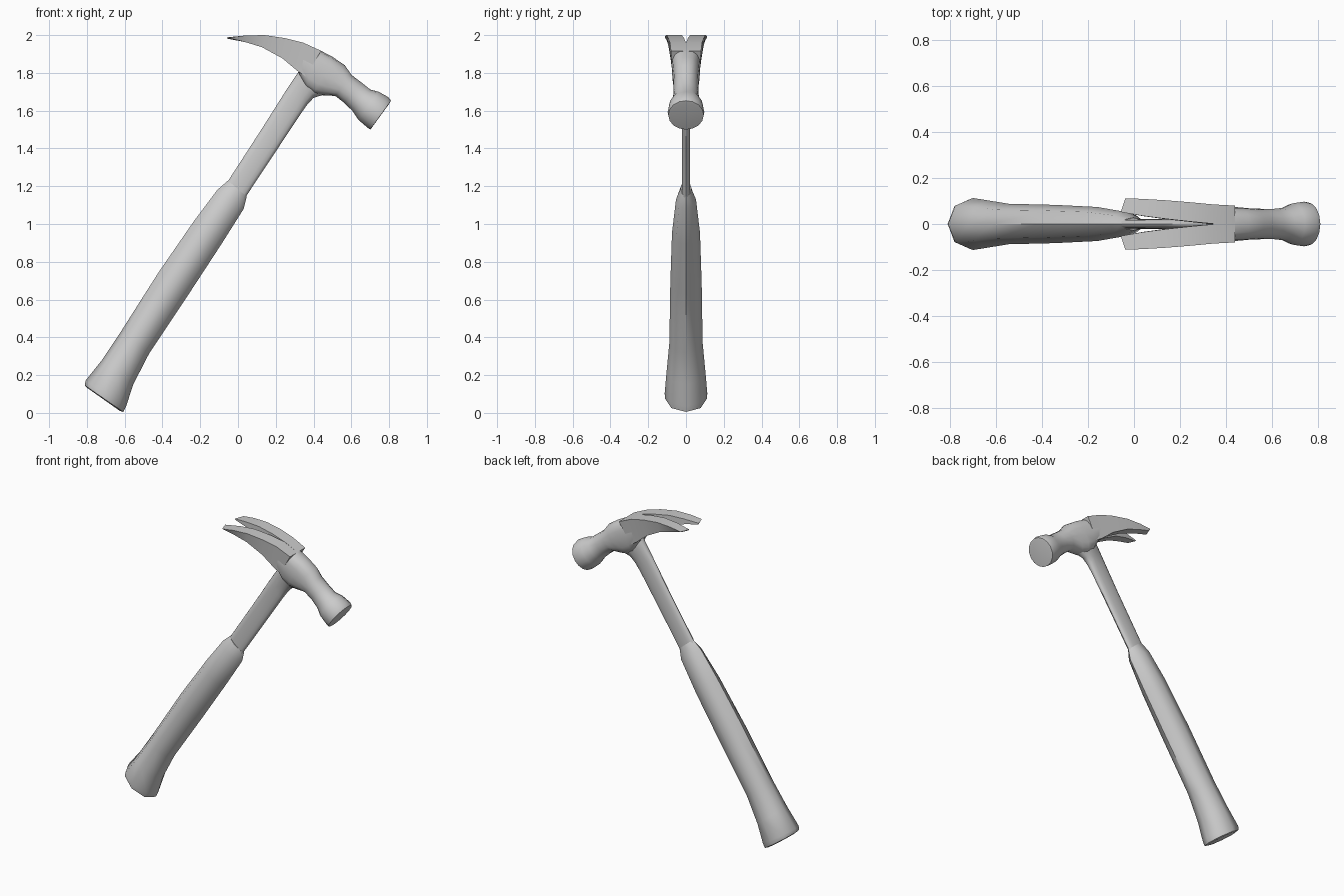
import bpy, bmesh
from math import cos, sin, pi, radians, copysign


def finish(name, bm, angle):
    bmesh.ops.recalc_face_normals(bm, faces=bm.faces)
    me = bpy.data.meshes.new(name)
    bm.to_mesh(me)
    bm.free()
    ob = bpy.data.objects.new(name, me)
    bpy.context.collection.objects.link(ob)
    bpy.ops.object.select_all(action='DESELECT')
    ob.select_set(True)
    bpy.context.view_layer.objects.active = ob
    bpy.ops.object.shade_smooth_by_angle(angle=radians(angle))
    return ob


def skin(bm, rings):
    """Bridge a list of point rings and cap both ends."""
    rows = [[bm.verts.new(p) for p in ring] for ring in rings]
    n = len(rows[0])
    for a, b in zip(rows, rows[1:]):
        for i in range(n):
            j = (i + 1) % n
            bm.faces.new((a[i], a[j], b[j], b[i]))
    bm.faces.new(rows[0])
    bm.faces.new(rows[-1])


def loft(name, sections, sides, angle=40):
    """Section: end points (x, z) across the profile, half width in y, squareness."""
    rings = []
    for (ax, az), (bx, bz), hy, p in sections:
        ring = []
        for k in range(sides):
            c, s = cos(2 * pi * k / sides), sin(2 * pi * k / sides)
            u = copysign(abs(c) ** (2 / p), c) / 2
            v = copysign(abs(s) ** (2 / p), s) if abs(s) > 1e-6 else 0
            ring.append(((ax + bx) / 2 + u * (ax - bx), v * hy,
                         (az + bz) / 2 + u * (az - bz)))
        rings.append(ring)
    bm = bmesh.new()
    skin(bm, rings)
    return finish(name, bm, angle)


# Rubber grip, flared at the butt
loft("grip", [
    ((-0.795, 0.13), (-0.625, 0.01), 0.095, 2),
    ((-0.81, 0.145), (-0.607, 0.005), 0.11, 2),
    ((-0.808, 0.17), (-0.592, 0.035), 0.113, 2),
    ((-0.72, 0.28), (-0.555, 0.15), 0.103, 2),
    ((-0.62, 0.43), (-0.47, 0.315), 0.088, 2),
    ((-0.42, 0.745), (-0.26, 0.63), 0.083, 2),
    ((-0.23, 1.02), (-0.09, 0.89), 0.074, 2),
    ((-0.11, 1.18), (0.03, 1.08), 0.053, 2),
    ((-0.053, 1.23), (0.046, 1.145), 0.028, 2),
], 8, 50)

# Thin flat shank, widening into the head
loft("shank", [
    ((-0.09, 1.17), (0.02, 1.09), 0.022, 2.5),
    ((-0.05, 1.232), (0.045, 1.15), 0.022, 2.5),
    ((0.13, 1.51), (0.214, 1.405), 0.021, 2.5),
    ((0.25, 1.70), (0.33, 1.58), 0.024, 2.5),
    ((0.31, 1.79), (0.365, 1.63), 0.034, 2.3),
    ((0.335, 1.83), (0.40, 1.668), 0.047, 2.2),
    ((0.36, 1.86), (0.455, 1.685), 0.056, 2.2),
], 16)

# Head: striking face, narrowed poll and solid body
loft("head", [
    ((0.803, 1.64), (0.707, 1.508), 0.083, 2),
    ((0.81, 1.653), (0.70, 1.50), 0.094, 2),
    ((0.795, 1.672), (0.682, 1.513), 0.097, 2),
    ((0.745, 1.70), (0.637, 1.552), 0.09, 2),
    ((0.70, 1.712), (0.605, 1.60), 0.071, 2),
    ((0.655, 1.748), (0.56, 1.643), 0.066, 2),
    ((0.60, 1.79), (0.515, 1.678), 0.066, 2.2),
    ((0.566, 1.84), (0.44, 1.682), 0.068, 2.4),
    ((0.50, 1.885), (0.40, 1.69), 0.073, 2.6),
    ((0.43, 1.922), (0.36, 1.72), 0.075, 2.8),
    ((0.355, 1.952), (0.32, 1.80), 0.077, 3.2),
], 16)

# Two curved claw prongs: top, bottom, outer y, inner y, tip slant
claw = [
    ((0.44, 1.917), (0.36, 1.78), 0.080, 0.0, 0),
    ((0.345, 1.96), (0.315, 1.81), 0.085, 0.001, 0),
    ((0.25, 1.984), (0.235, 1.877), 0.094, 0.010, 0),
    ((0.14, 2.0), (0.127, 1.936), 0.103, 0.022, 0),
    ((0.04, 1.998), (0.035, 1.964), 0.109, 0.035, 0),
    ((-0.058, 1.988), (-0.056, 1.981), 0.112, 0.052, 0.02),
]
for side, label in ((1, "claw_back"), (-1, "claw_front")):
    bm = bmesh.new()
    skin(bm, [[(tx + d, side * yo, tz), (tx, side * yi, tz),
               (bx, side * yi, bz), (bx + d, side * (yo - 0.012), bz)]
              for (tx, tz), (bx, bz), yo, yi, d in claw])
    finish(label, bm, 35)
